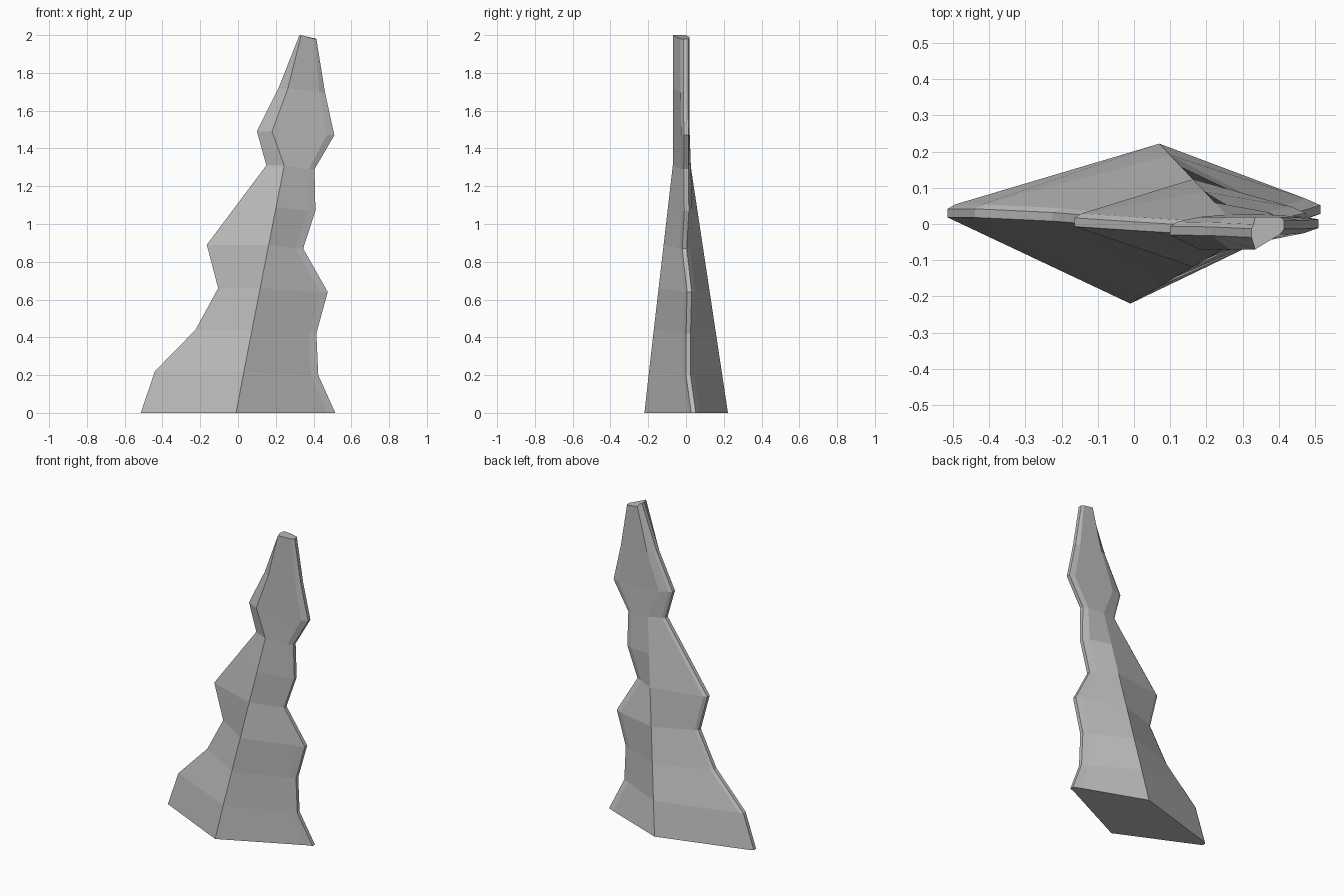
import bpy
import bmesh
from mathutils import Vector

# Remove the default object
default_object = bpy.data.objects.get("Cube")
if default_object:
    bpy.data.objects.remove(default_object, do_unlink=True)


def make_material(name, grey):
    material = bpy.data.materials.new(name)
    material.use_nodes = True
    colour = (grey, grey, grey, 1)
    material.diffuse_color = colour
    shader = material.node_tree.nodes["Principled BSDF"]
    shader.inputs["Base Color"].default_value = colour
    return material


# Silhouette by level: height, left edge x, left edge y, right edge x, right edge y
silhouette = [
    (0, -.515, .03, .515, .04),
    (.21, -.44, .03, .425, .012),
    (.43, -.225, .02, .415, .012),
    (.65, -.105, .01, .475, .018),
    (.88, -.165, .005, .345, -.008),
    (1.08, -.015, -.005, .41, .003),
    (1.3, .15, -.015, .405, 0),
    (1.48, .1, -.018, .51, .001),
    (1.71, .215, -.02, .46, -.002),
    (1.99, .325, -.025, .415, -.002),
]

# Ridge lines are straight up to the neck, then follow the head
neck_height = 1.3
front_foot, front_neck = Vector((-.01, -.22)), Vector((.245, -.07))
back_foot, back_neck = Vector((.07, .222)), Vector((.255, .026))
head_ridge_x = {1.48: .18, 1.71: .265, 1.99: .335}


def ridge_point(foot, neck, height):
    if height in head_ridge_x:
        return Vector((head_ridge_x[height], neck.y * (1 if neck.y < 0 else .75)))
    return foot.lerp(neck, height / neck_height)


def cross_section(height, left_x, left_y, right_x, right_y):
    """Slim diamond section with blunted left and right edges."""
    tilt = .01 if height else 0
    front = ridge_point(front_foot, front_neck, height)
    back = ridge_point(back_foot, back_neck, height)
    width = right_x - left_x
    bevel = min(.04, width * .12)
    half = .012
    edge_back = min(right_y + half * 2.5, back.y)
    edge_front = max(right_y - half * 2.2, front.y)
    low, high = height - tilt, height + tilt
    return [
        (front.x, front.y, high),
        (right_x - bevel, edge_front, low),
        (right_x, right_y - half, low),
        (right_x, right_y + half, low),
        (right_x - bevel, edge_back, low),
        (back.x, back.y, height),
        (left_x + bevel / 2, left_y + half * 2, high),
        (left_x, left_y + half, high),
        (left_x, left_y - half, high),
    ]


# Loft the spire through its sections and close both ends
mesh_builder = bmesh.new()
rings = [[mesh_builder.verts.new(point) for point in cross_section(*level)]
         for level in silhouette]
for lower, upper in zip(rings, rings[1:]):
    for index in range(len(lower)):
        following = (index + 1) % len(lower)
        mesh_builder.faces.new((lower[index], lower[following],
                                upper[following], upper[index]))
mesh_builder.faces.new(rings[0][::-1])
mesh_builder.faces.new(rings[-1])
bmesh.ops.recalc_face_normals(mesh_builder, faces=mesh_builder.faces)

spire_mesh = bpy.data.meshes.new("rock_spire")
mesh_builder.to_mesh(spire_mesh)
mesh_builder.free()
spire_mesh.materials.append(make_material("stone grey", .5))
spire = bpy.data.objects.new("rock_spire", spire_mesh)
bpy.context.collection.objects.link(spire)
